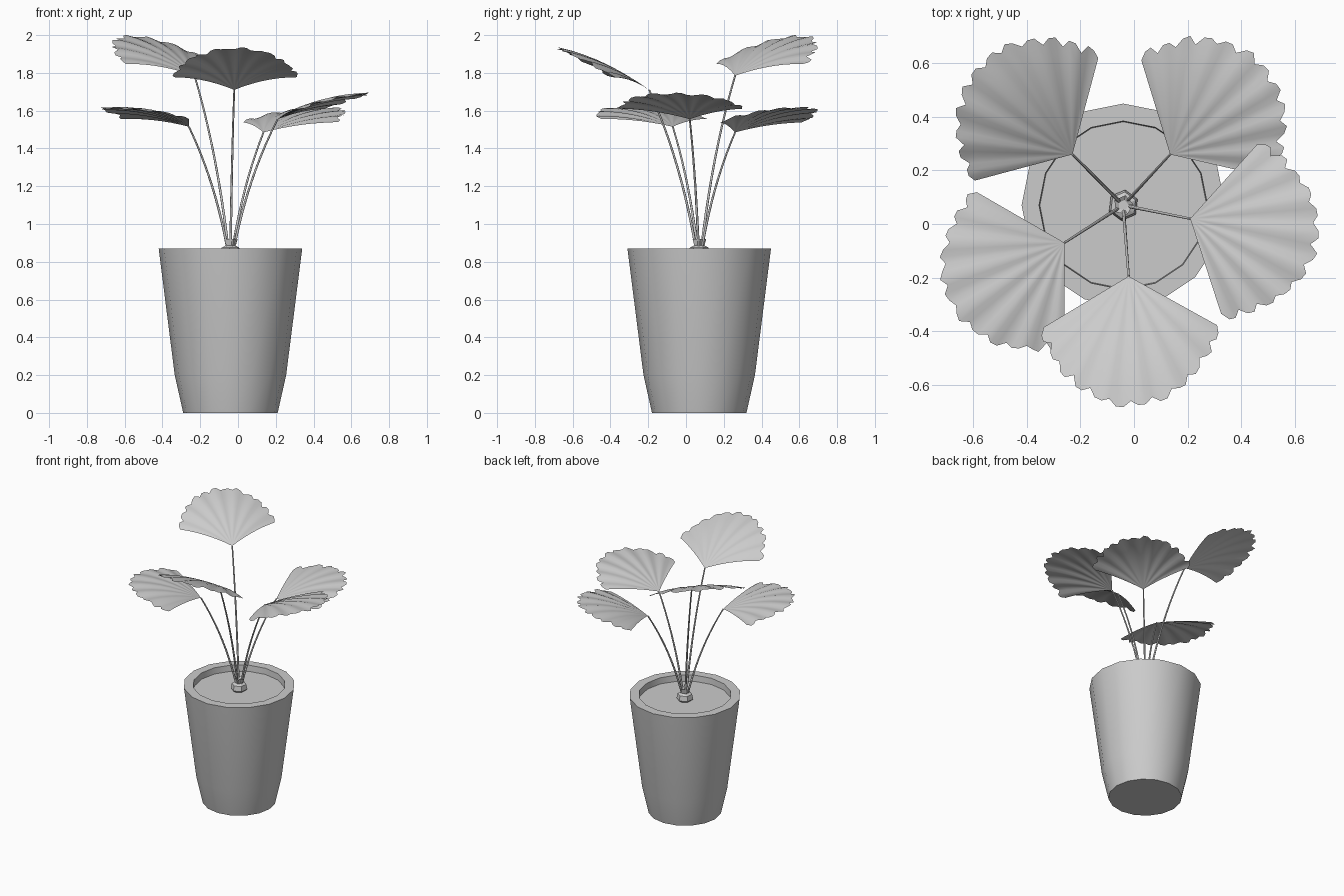
import bpy, bmesh, math, random
from mathutils import Vector

cube = bpy.data.objects.get("Cube")
if cube:
    bpy.data.objects.remove(cube)

random.seed(4)
CX, CY = -0.04, 0.07

grey = bpy.data.materials.new("plain grey")
grey.use_nodes = True
grey.diffuse_color = (0.6, 0.6, 0.6, 1)
grey.node_tree.nodes["Principled BSDF"].inputs["Base Color"].default_value = (0.6, 0.6, 0.6, 1)


def finish(name, bm, angle=35, fix_normals=True):
    """Turn a bmesh into a shaded object."""
    if fix_normals:
        bmesh.ops.recalc_face_normals(bm, faces=bm.faces)
    mesh = bpy.data.meshes.new(name)
    bm.to_mesh(mesh)
    bm.free()
    mesh.materials.append(grey)
    obj = bpy.data.objects.new(name, mesh)
    bpy.context.collection.objects.link(obj)
    bpy.ops.object.select_all(action='DESELECT')
    obj.select_set(True)
    bpy.context.view_layer.objects.active = obj
    bpy.ops.object.shade_smooth_by_angle(angle=math.radians(angle))
    return obj


def lathe(name, profile, sides, angle=35, turn=0.0):
    """Closed turned shape from (radius, height) pairs, capped at both ends."""
    bm = bmesh.new()
    rings = []
    for r, z in profile:
        rings.append([bm.verts.new((CX + r * math.cos(turn + math.tau * i / sides),
                                    CY + r * math.sin(turn + math.tau * i / sides), z))
                      for i in range(sides)])
    for a, b in zip(rings, rings[1:]):
        for i in range(sides):
            j = (i + 1) % sides
            bm.faces.new((a[i], a[j], b[j], b[i]))
    bm.faces.new(rings[0][::-1])
    bm.faces.new(rings[-1])
    return finish(name, bm, angle)


def tube(name, points, radius, sides=6):
    """Thin stem swept along a path, narrowing slightly upward."""
    bm = bmesh.new()
    rings = []
    for k, p in enumerate(points):
        t = (points[min(k + 1, len(points) - 1)] - points[max(k - 1, 0)]).normalized()
        u = t.cross(Vector((0.3, 1, 0))).normalized()
        v = t.cross(u)
        r = radius * (1.2 - 0.4 * k / (len(points) - 1))
        rings.append([bm.verts.new(p + r * (u * math.cos(math.tau * i / sides)
                                            + v * math.sin(math.tau * i / sides)))
                      for i in range(sides)])
    for a, b in zip(rings, rings[1:]):
        for i in range(sides):
            j = (i + 1) % sides
            bm.faces.new((a[i], a[j], b[j], b[i]))
    bm.faces.new(rings[0][::-1])
    bm.faces.new(rings[-1])
    return finish(name, bm, 70)


def leaf(name, base, heading, rise, droop):
    """Pleated fan with a toothed outer edge, growing outward from its base."""
    bm = bmesh.new()
    steps, rows = 36, 7
    half = math.radians(60)
    direction = math.radians(heading)
    tip = bm.verts.new(base)
    fan = []
    for i in range(steps + 1):
        s = 2 * i / steps - 1
        reach = 0.385 + 0.09 * math.cos(s * math.pi / 2) ** 1.5
        reach += (0.012 if i % 3 else -0.012) + random.uniform(-0.006, 0.006)
        spoke = []
        for k in range(1, rows + 1):
            f = k / rows
            r = reach * f
            a = s * half
            fwd, lat = r * math.cos(a), r * math.sin(a)
            u = fwd / 0.48
            z = rise * u + 0.12 * u * (1 - u) - droop * lat * lat
            z += 0.006 * f * math.sin(s * 22)
            spoke.append(bm.verts.new((base[0] + r * math.cos(direction + a),
                                       base[1] + r * math.sin(direction + a),
                                       base[2] + z)))
        fan.append(spoke)
    for a, b in zip(fan, fan[1:]):
        bm.faces.new((tip, a[0], b[0]))
        for k in range(rows - 1):
            bm.faces.new((a[k], a[k + 1], b[k + 1], b[k]))
    return finish(name, bm, 60, fix_normals=False)


# Pot with hollow rim, filled with soil
lathe("pot", [(0.25, 0), (0.295, 0.2), (0.38, 0.87), (0.315, 0.87), (0.31, 0.80)], 16)
lathe("soil", [(0.31, 0.80), (0.312, 0.825)], 16)

# Faceted collar where the stems meet the soil
lathe("stem_collar_lower", [(0.035, 0.82), (0.058, 0.84), (0.05, 0.875), (0.03, 0.885)], 6, 10, 0.4)
lathe("stem_collar_upper", [(0.024, 0.87), (0.038, 0.92), (0.02, 0.91)], 5, 10, 0.1)

# Leaves: base point, heading, rise and sideways droop
plants = {
    "front": ((-0.02, -0.195, 1.71), -89, 0.22, 0.45),
    "left": ((0.21, 0.02, 1.555), -12, 0.135, 0.25),
    "back_left": ((0.135, 0.26, 1.485), 47, 0.13, 0.25),
    "back_right": ((-0.23, 0.26, 1.785), 135, 0.21, 0.45),
    "front_right": ((-0.26, -0.07, 1.515), 210, 0.10, 0.25),
}
for place, (base, heading, rise, droop) in plants.items():
    leaf(place + "_leaf", base, heading, rise, droop)
    end = Vector(base)
    out = Vector((math.cos(math.radians(heading)), math.sin(math.radians(heading)), 0))
    start = Vector((CX, CY, 0.84)) + out * 0.012
    bend = start.lerp(end, 0.32)
    bend.z = start.z + 0.56 * (end.z - start.z)
    path = [start.lerp(bend, t / 10).lerp(bend.lerp(end, t / 10), t / 10) for t in range(11)]
    tube(place + "_stem", path, 0.006)
